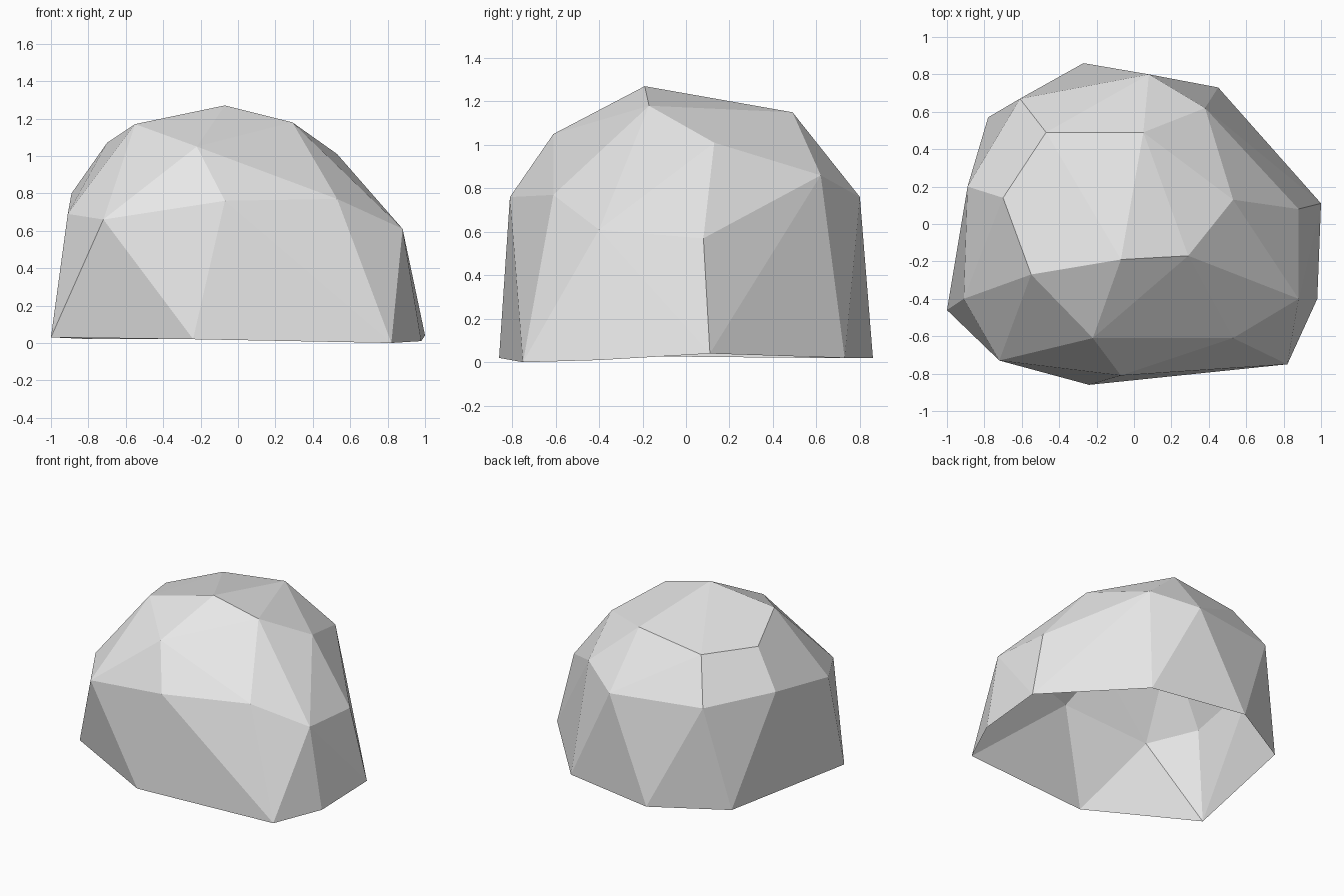
import bpy
import bmesh
from mathutils import Vector

default_cube = bpy.data.objects.get("Cube")
if default_cube:
    bpy.data.objects.remove(default_cube, do_unlink=True)


def make_material(name, colour):
    material = bpy.data.materials.new(name)
    material.use_nodes = True
    material.diffuse_color = colour
    shader = material.node_tree.nodes["Principled BSDF"]
    shader.inputs["Base Color"].default_value = colour
    return material


# Corner points of the boulder, ring by ring from the ground to the crown
ground_ring = [
    (-1, -.46, .03), (-.24, -.86, .02), (.82, -.75, 0), (.98, -.4, .01),
    (1, .11, .04), (.45, .73, .02), (-.27, .86, .02), (-.78, .57, .02),
]
shoulder_ring = [
    (-.72, -.73, .66), (-.07, -.81, .76), (.53, -.61, .77), (.88, -.4, .61),
    (.88, .08, .57), (.38, .62, .86), (.08, .8, .76), (-.61, .67, .78),
    (-.89, .2, .8), (-.91, -.4, .69),
]
crown_ring = [
    (-.22, -.61, 1.05), (.29, -.17, 1.18), (.53, .13, 1.01), (.05, .49, 1.15),
    (-.47, .49, 1.08), (-.7, .14, 1.07), (-.55, -.27, 1.17),
]
peak = [(-.07, -.19, 1.27)]


def build_boulder(name, points, material):
    """Wrap the corners in a faceted shell that is open underneath."""
    bm = bmesh.new()
    for point in points:
        bm.verts.new(point)
    hull = bmesh.ops.convex_hull(bm, input=list(bm.verts))
    unused = {v for v in hull["geom_interior"] if isinstance(v, bmesh.types.BMVert)}
    bmesh.ops.delete(bm, geom=list(unused), context="VERTS")
    bmesh.ops.recalc_face_normals(bm, faces=list(bm.faces))

    # Open underside
    down = Vector((0, 0, -1))
    underside = [f for f in bm.faces if f.normal.dot(down) > .8]
    bmesh.ops.delete(bm, geom=underside, context="FACES")

    # Flat facets
    for face in bm.faces:
        face.smooth = False
    mesh = bpy.data.meshes.new(name)
    bm.to_mesh(mesh)
    bm.free()
    mesh.materials.append(material)
    boulder = bpy.data.objects.new(name, mesh)
    bpy.context.collection.objects.link(boulder)
    return boulder


stone_grey = make_material("stone_grey", (.8, .8, .8, 1))
build_boulder("boulder", ground_ring + shoulder_ring + crown_ring + peak, stone_grey)
